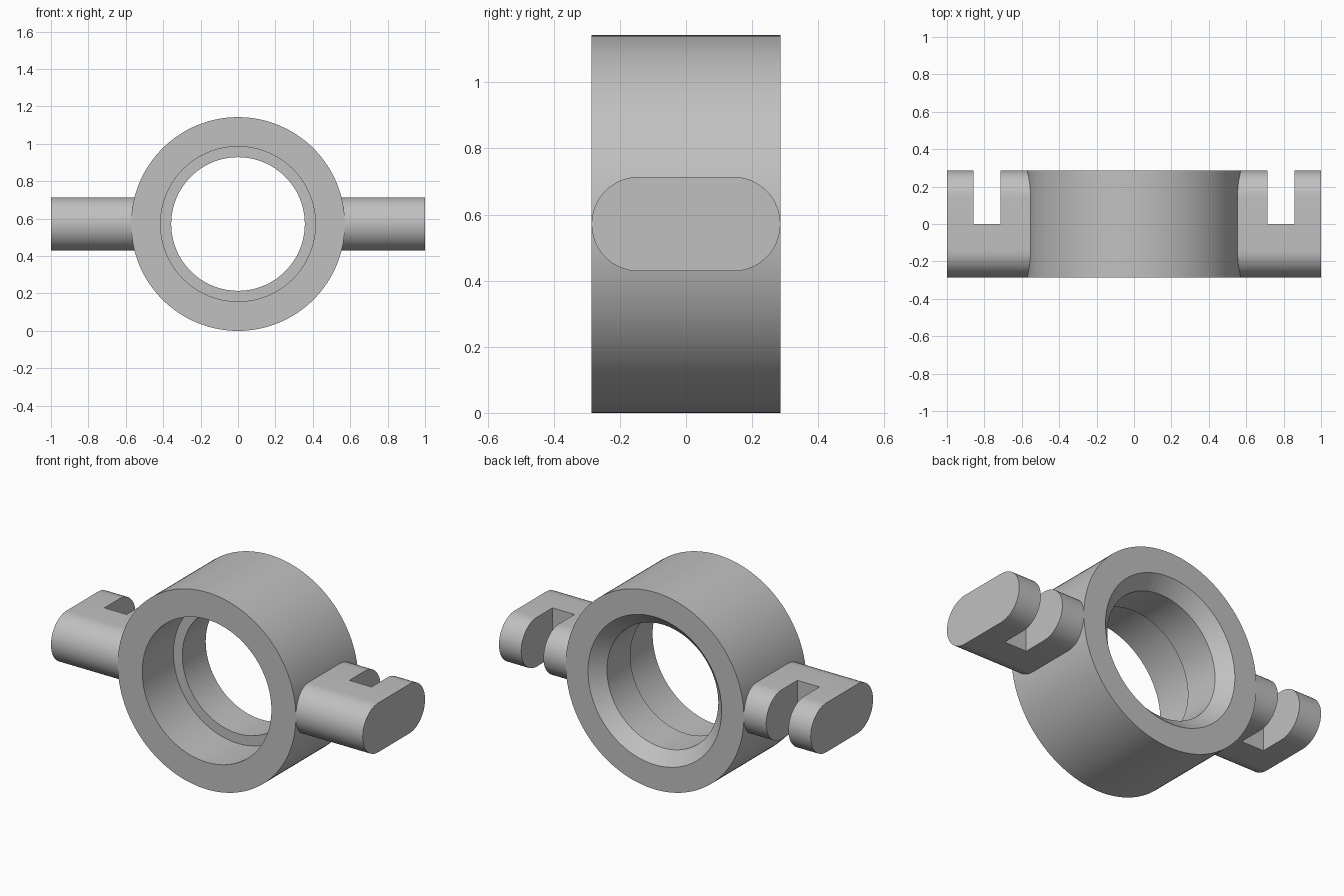
import bpy, bmesh
from math import pi, cos, sin, radians
from mathutils import Vector, Matrix

if "Cube" in bpy.data.objects:
    bpy.data.objects.remove(bpy.data.objects["Cube"])

U = 1 / 7                # design module
CENTRE_Z = 4 * U         # height of the bore axis
HALF = 2 * U             # half depth of ring and lugs

grey = bpy.data.materials.new("light_grey")
grey.use_nodes = True
grey.diffuse_color = (0.53, 0.53, 0.53, 1)
grey.node_tree.nodes["Principled BSDF"].inputs["Base Color"].default_value = grey.diffuse_color


def make_object(name, bm):
    bmesh.ops.recalc_face_normals(bm, faces=bm.faces)
    mesh = bpy.data.meshes.new(name)
    bm.to_mesh(mesh)
    bm.free()
    mesh.materials.append(grey)
    obj = bpy.data.objects.new(name, mesh)
    bpy.context.collection.objects.link(obj)
    return obj


def activate(obj):
    bpy.ops.object.select_all(action='DESELECT')
    obj.select_set(True)
    bpy.context.view_layer.objects.active = obj


def smooth(obj):
    activate(obj)
    bpy.ops.object.shade_smooth_by_angle(angle=radians(30))


# Ring: outer wall, counterbore at the front, chamfered bore at the back
profile = [(4 * U, -HALF), (4 * U, HALF), (3 * U, HALF), (2.5 * U, HALF - U / 2),
           (2.5 * U, 0), (2.9 * U, 0), (2.9 * U, -HALF)]
bm = bmesh.new()
verts = [bm.verts.new((r, y, CENTRE_Z)) for r, y in profile]
edges = [bm.edges.new((v, verts[i - 1])) for i, v in enumerate(verts)]
bmesh.ops.spin(bm, geom=verts + edges, cent=(0, 0, CENTRE_Z), axis=(0, 1, 0),
               angle=2 * pi, steps=128, use_merge=True)
bmesh.ops.remove_doubles(bm, verts=bm.verts, dist=1e-5)
smooth(make_object("ring", bm))


# Lugs: rounded bars with a slot open to the back
def add_lug(name, side):
    steps = 24
    bm = bmesh.new()
    outline = []
    for end in (1, -1):
        for i in range(steps + 1):
            a = -pi / 2 + pi * i / steps
            outline.append(bm.verts.new((side * 3.5 * U, end * (U + U * cos(a)),
                                         CENTRE_Z + end * U * sin(a))))
    face = bm.faces.new(outline)
    grown = bmesh.ops.extrude_face_region(bm, geom=[face])["geom"]
    bmesh.ops.translate(bm, vec=(side * 3.5 * U, 0, 0),
                        verts=[g for g in grown if isinstance(g, bmesh.types.BMVert)])
    lug = make_object(name, bm)

    bm = bmesh.new()
    bmesh.ops.create_cube(bm, size=1, matrix=Matrix.Translation((side * 5.5 * U, 1.5 * U, CENTRE_Z))
                          @ Matrix.Diagonal((U, 3 * U, 4 * U, 1)))
    cutter = make_object("slot_cutter", bm)
    cutter.hide_render = True
    cut = lug.modifiers.new("slot", 'BOOLEAN')
    cut.operation = 'DIFFERENCE'
    cut.solver = 'EXACT'
    cut.object = cutter
    activate(lug)
    bpy.ops.object.modifier_apply(modifier=cut.name)
    bpy.data.objects.remove(cutter)
    smooth(lug)


add_lug("left_lug", 1)
add_lug("right_lug", -1)
